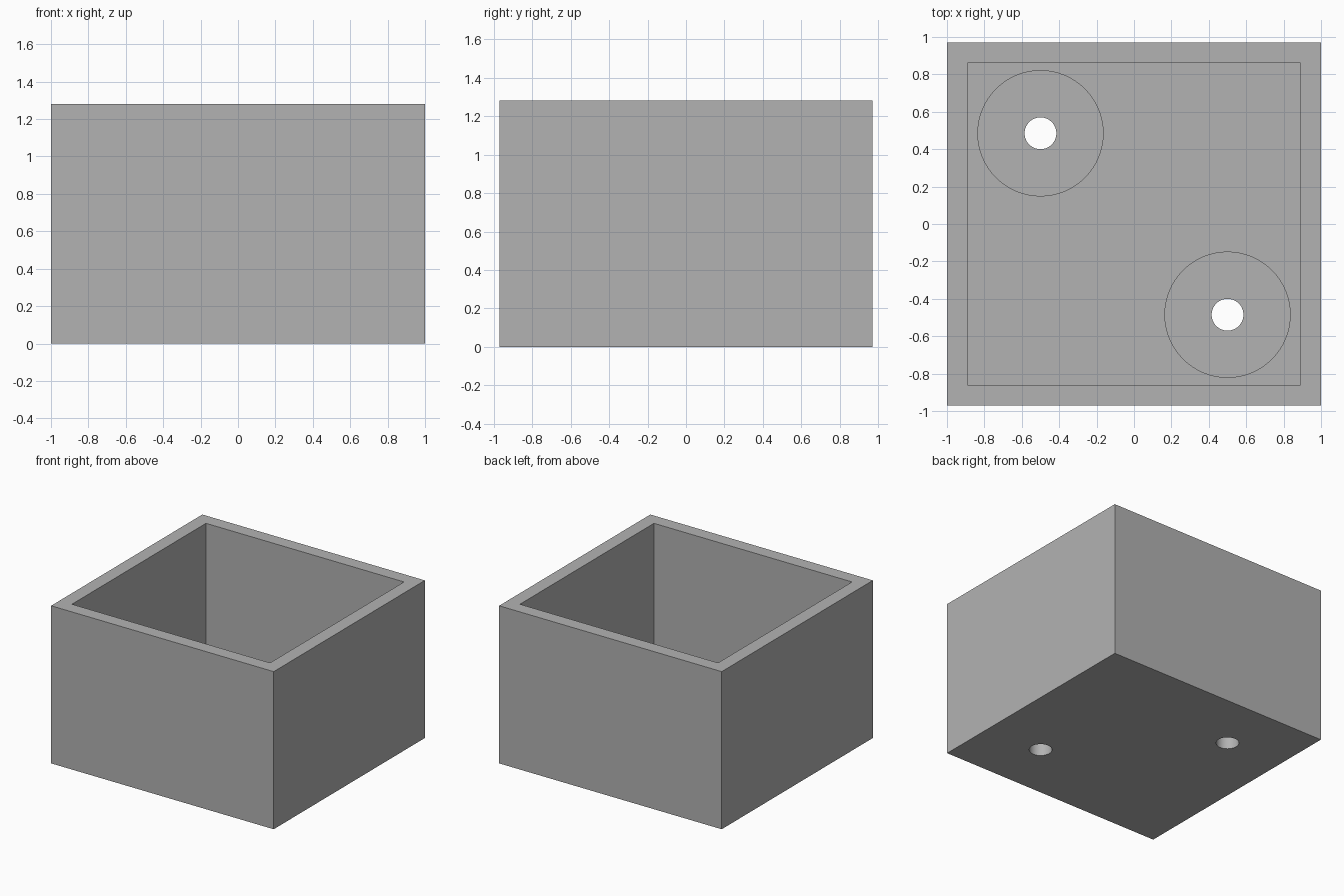
import bpy

# Remove the default object
default = bpy.data.objects.get("Cube")
if default:
    bpy.data.objects.remove(default, do_unlink=True)

WIDTH, DEPTH, HEIGHT = 2.0, 1.94, 1.28
WALL, FLOOR = 0.11, 0.22
RECESS_FLOOR = 0.11

grey = bpy.data.materials.new("plain grey")
grey.use_nodes = True
colour = (0.448, 0.448, 0.448, 1)
grey.diffuse_color = colour
grey.node_tree.nodes["Principled BSDF"].inputs["Base Color"].default_value = colour


def block(name, width, depth, bottom, top):
    """Centred box between two heights."""
    bpy.ops.mesh.primitive_cube_add(size=1, location=(0, 0, (bottom + top) / 2))
    obj = bpy.context.object
    obj.name = name
    obj.scale = (width, depth, top - bottom)
    bpy.ops.object.transform_apply(location=True, rotation=False, scale=True)
    obj.data.materials.append(grey)
    return obj


def rod(name, radius, x, y, bottom, top):
    """Upright cylinder between two heights."""
    bpy.ops.mesh.primitive_cylinder_add(
        vertices=64, radius=radius, depth=top - bottom,
        location=(x, y, (bottom + top) / 2))
    obj = bpy.context.object
    obj.name = name
    obj.data.materials.append(grey)
    return obj


def cut(target, cutter):
    """Subtract a hidden cutter from the target."""
    mod = target.modifiers.new(cutter.name, 'BOOLEAN')
    mod.operation = 'DIFFERENCE'
    mod.solver = 'EXACT'
    mod.object = cutter
    bpy.context.view_layer.objects.active = target
    bpy.ops.object.modifier_apply(modifier=mod.name)
    bpy.data.objects.remove(cutter, do_unlink=True)


# Open-topped box
box = block("open_box", WIDTH, DEPTH, 0, HEIGHT)
cut(box, block("cavity_cutter", WIDTH - 2 * WALL, DEPTH - 2 * WALL,
               FLOOR, HEIGHT + 0.2))

# Screw holes with wide round seats, on one diagonal of the floor
for side in (-1, 1):
    x, y = side * WIDTH / 4, -side * DEPTH / 4
    cut(box, rod("seat_cutter", 0.335, x, y, RECESS_FLOOR, FLOOR + 0.2))
    cut(box, rod("hole_cutter", 0.085, x, y, -0.2, FLOOR + 0.2))

# Smooth the round walls, keep the corners sharp
bpy.ops.object.select_all(action='DESELECT')
box.select_set(True)
bpy.context.view_layer.objects.active = box
bpy.ops.object.shade_smooth_by_angle()
